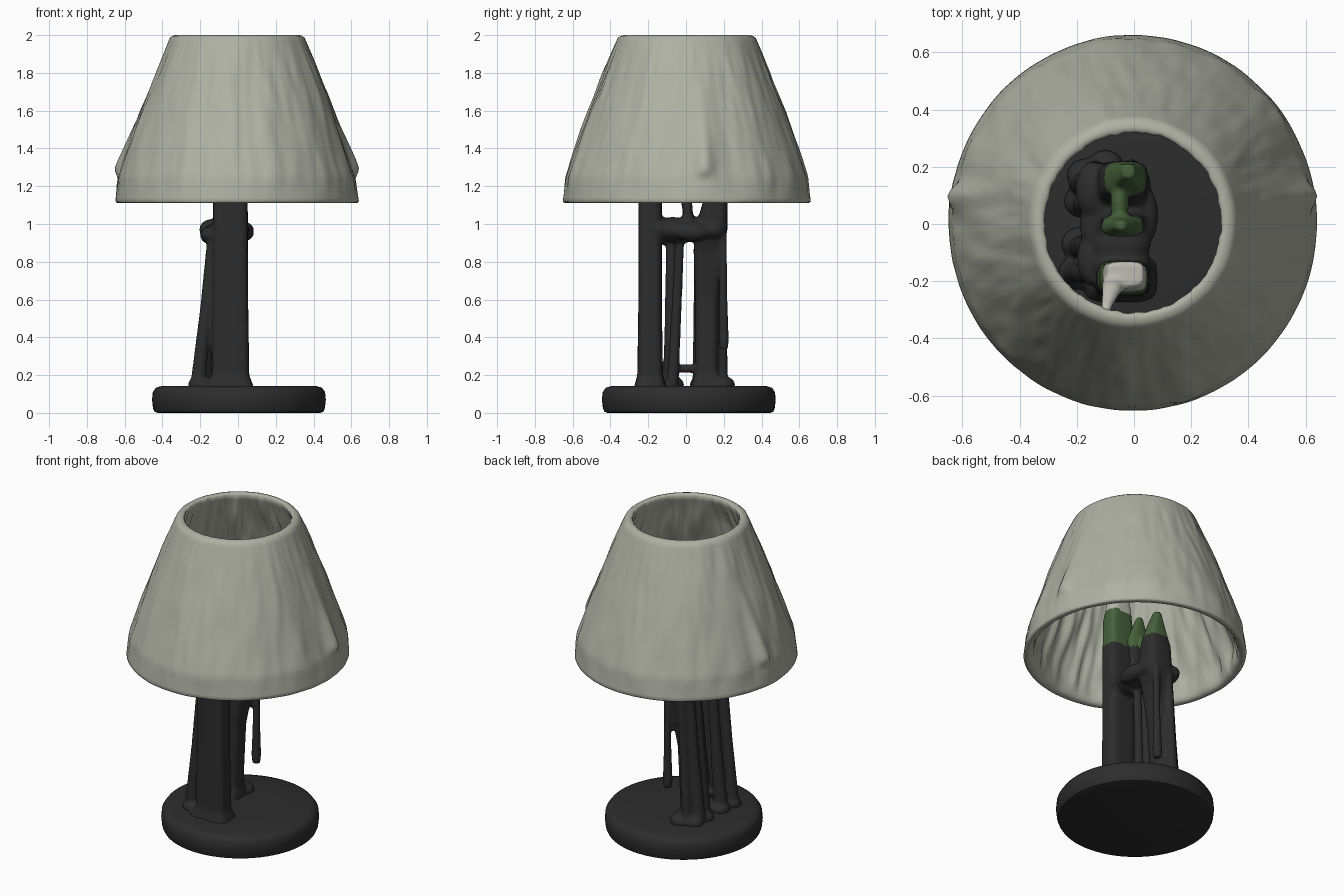
import bpy, bmesh, math
from mathutils import Vector, Matrix, noise

if "Cube" in bpy.data.objects:
    bpy.data.objects.remove(bpy.data.objects["Cube"])


def material(name, color):
    m = bpy.data.materials.new(name)
    m.diffuse_color = (*color, 1)
    m.use_nodes = True
    m.node_tree.nodes["Principled BSDF"].inputs["Base Color"].default_value = m.diffuse_color
    return m


CREAM = material("grey cream", (0.43, 0.44, 0.37))
DARK = material("charcoal", (0.026, 0.026, 0.026))
GREEN = material("moss green", (0.06, 0.12, 0.042))
PALE = material("pale wax", (0.50, 0.50, 0.45))


def finish(name, bm, mats):
    bmesh.ops.recalc_face_normals(bm, faces=bm.faces)
    me = bpy.data.meshes.new(name)
    bm.to_mesh(me)
    bm.free()
    ob = bpy.data.objects.new(name, me)
    bpy.context.collection.objects.link(ob)
    for m in mats:
        me.materials.append(m)
    me.polygons.foreach_set("use_smooth", [True] * len(me.polygons))
    return ob


def loft(bm, rings, closed):
    """Join rings of points; loop back to the first ring or cap both ends."""
    rows = [[bm.verts.new(p) for p in r] for r in rings]
    n = len(rows[0])
    pairs = list(zip(rows, rows[1:])) + ([(rows[-1], rows[0])] if closed else [])
    for a, b in pairs:
        for i in range(n):
            bm.faces.new((a[i], a[(i + 1) % n], b[(i + 1) % n], b[i]))
    if not closed:
        bm.faces.new(rows[0])
        bm.faces.new(rows[-1])


def lerp_table(table, z):
    for (z0, r0), (z1, r1) in zip(table, table[1:]):
        if z <= z1:
            return r0 + (r1 - r0) * (z - z0) / (z1 - z0)
    return table[-1][1]


# Round base with a soft rim
bm = bmesh.new()
profile = [(0.43, 0), (0.447, 0.006), (0.455, 0.025), (0.46, 0.07), (0.456, 0.11), (0.44, 0.133), (0.41, 0.142), (0.2, 0.143)]
loft(bm, [[(0.005 + r * math.cos(t * math.tau / 72), 0.015 + r * math.sin(t * math.tau / 72), z)
           for t in range(72)] for r, z in profile], False)
base = finish("base", bm, [DARK])
bpy.context.view_layer.objects.active = base
base.select_set(True)
bpy.ops.object.shade_smooth_by_angle(angle=math.radians(40))

# Lampshade: lathed wall with uneven, dripping surface
OUTER = [(1.12, 0.65), (1.25, 0.634), (1.4, 0.585), (1.6, 0.515), (1.8, 0.438), (1.93, 0.385), (2.0, 0.355)]


def shade_point(a, z, inset, inner):
    r = lerp_table(OUTER, z) - inset
    c, s = math.cos(a), math.sin(a)
    fade = max(0, min(1, (z - 1.1) / 0.12) * min(1, max(0, 2.03 - z) / 0.2))
    k = 8 if inner else 4
    wave = noise.noise(Vector((c * k, s * k, z * (3 if inner else 1.8))))
    wave += 0.5 * noise.noise(Vector((c * 14, s * 14, z * 5 + 7)))
    r += wave * (0.028 if inner else 0.014) * fade
    if not inner:
        # two hanging drips on the sides
        d = (r * s - 0.09) / 0.045
        up = min(1, max(0, (z - 1.24) / 0.05)) * min(1, max(0, (1.75 - z) / 0.42))
        r += 0.038 * math.exp(-d * d) * up
    return (r * c * 0.99 - 0.004, r * s * 1.01 + 0.004, z)


N = 180
levels = [(1.12 + 0.865 * i / 44, 0, False) for i in range(45)]
levels += [(1.995, 0.009, False), (2.0, 0.022, False), (1.999, 0.036, True), (1.99, 0.048, True)]
levels += [(1.96 - 0.82 * i / 36, 0.052, True) for i in range(37)]
levels += [(1.122, 0.045, True), (1.113, 0.035, True), (1.111, 0.018, True), (1.113, 0.007, True)]
bm = bmesh.new()
loft(bm, [[shade_point(i * math.tau / N, z, ins, inn) for i in range(N)]
          for z, ins, inn in levels], True)
finish("lampshade", bm, [CREAM])

# Stand: posts, strands and bridges fused into one melted shape
bm = bmesh.new()


def post(points, power=1.0):
    """Upright tube through (x, y, z, rx, ry); power below 1 squares it."""
    def ring(x, y, z, rx, ry):
        pts = []
        for i in range(20):
            c, s = math.cos(i * math.tau / 20), math.sin(i * math.tau / 20)
            pts.append((x + rx * math.copysign(abs(c) ** power, c),
                        y + ry * math.copysign(abs(s) ** power, s), z))
        return pts
    loft(bm, [ring(*p) for p in points], False)


def blob(x, y, z, rx, ry, rz):
    m = Matrix.Translation((x, y, z)) @ Matrix.Diagonal((rx, ry, rz, 1))
    bmesh.ops.create_icosphere(bm, subdivisions=3, radius=1, matrix=m)


# front post with a leaning wax tail
post([(-0.05, -0.19, 0.12, 0.14, 0.09), (-0.04, -0.19, 0.2, 0.1, 0.068), (-0.04, -0.19, 0.6, 0.094, 0.062),
      (-0.04, -0.19, 1.1, 0.092, 0.062), (-0.035, -0.19, 1.42, 0.085, 0.058), (-0.03, -0.175, 1.56, 0.065, 0.045)], 0.5)
post([(-0.06, -0.19, 1.5, 0.05, 0.04), (-0.08, -0.235, 1.6, 0.032, 0.028), (-0.1, -0.3, 1.68, 0.018, 0.018)])
# back posts: a leaning lower stem and two peaks above the bridge
post([(-0.13, 0.12, 0.12, 0.09, 0.1), (-0.12, 0.11, 0.22, 0.06, 0.06), (-0.1, 0.11, 0.6, 0.058, 0.062),
      (-0.07, 0.12, 0.86, 0.07, 0.08), (-0.045, 0.135, 0.98, 0.09, 0.085), (-0.035, 0.155, 1.12, 0.085, 0.065),
      (-0.025, 0.165, 1.22, 0.055, 0.048), (-0.02, 0.185, 1.32, 0.022, 0.025)], 0.6)
post([(-0.04, 0.01, 0.95, 0.09, 0.06), (-0.04, 0.01, 1.06, 0.075, 0.026), (-0.04, -0.01, 1.22, 0.075, 0.035),
      (-0.045, -0.005, 1.38, 0.02, 0.018)], 0.7)
blob(-0.05, 0.08, 1.19, 0.032, 0.1, 0.05)
# leaning strands: top x, top y, foot x, foot y, foot z, thickness
for tx, ty, fx, fy, fz, r in [(-0.13, -0.18, -0.21, -0.17, 0.12, 0.035), (-0.13, -0.075, -0.19, -0.08, 0.12, 0.038),
                              (-0.12, 0.07, -0.18, 0.07, 0.12, 0.034), (-0.13, 0.15, -0.19, 0.14, 0.12, 0.034),
                              (-0.05, -0.03, -0.1, -0.07, 0.12, 0.03), (-0.005, 0.195, -0.01, 0.2, 0.34, 0.026),
                              (-0.1, 0.19, -0.14, 0.19, 0.14, 0.03)]:
    post([(fx, fy, fz, r * 0.9, r * 0.9), (fx, fy, fz + 0.05, r * 1.15, r * 1.05),
          ((tx + fx) / 2, (ty + fy) / 2, 0.55, r * 0.9, r * 0.9), (tx, ty, 0.98, r * 0.8, r * 0.8)])
# bridge under the shade and lumps
for y in (-0.14, -0.07, 0.0, 0.07, 0.14):
    blob(-0.045, y, 0.97, 0.105, 0.08, 0.068)
blob(-0.14, -0.12, 0.94, 0.06, 0.1, 0.05)
blob(-0.14, 0.0, 0.95, 0.05, 0.1, 0.045)
blob(-0.145, 0.12, 0.97, 0.06, 0.1, 0.055)
blob(0.04, 0.03, 0.96, 0.045, 0.1, 0.05)
# puddles at the foot
for x, y in [(-0.2, -0.17), (-0.19, -0.07), (-0.18, 0.08), (-0.17, 0.17), (-0.1, 0.2), (-0.03, -0.2)]:
    blob(x, y, 0.15, 0.065, 0.06, 0.045)
blob(-0.12, 0.02, 0.235, 0.03, 0.09, 0.024)

stand = finish("melted_stand", bm, [DARK, GREEN, PALE])
remesh = stand.modifiers.new("fuse", "REMESH")
remesh.mode = "VOXEL"
remesh.voxel_size = 0.01
smooth = stand.modifiers.new("soften", "SMOOTH")
smooth.factor = 0.5
smooth.iterations = 5
bpy.ops.object.select_all(action="DESELECT")
bpy.context.view_layer.objects.active = stand
stand.select_set(True)
for name in ("fuse", "soften"):
    bpy.ops.object.modifier_apply(modifier=name)

# Colour the stand tips by height
for p in stand.data.polygons:
    p.use_smooth = True
    front = p.center.y < -0.1
    z = p.center.z
    p.material_index = (2 if z > 1.48 else 1 if z > 1.25 else 0) if front else (1 if z > 1.16 else 0)
